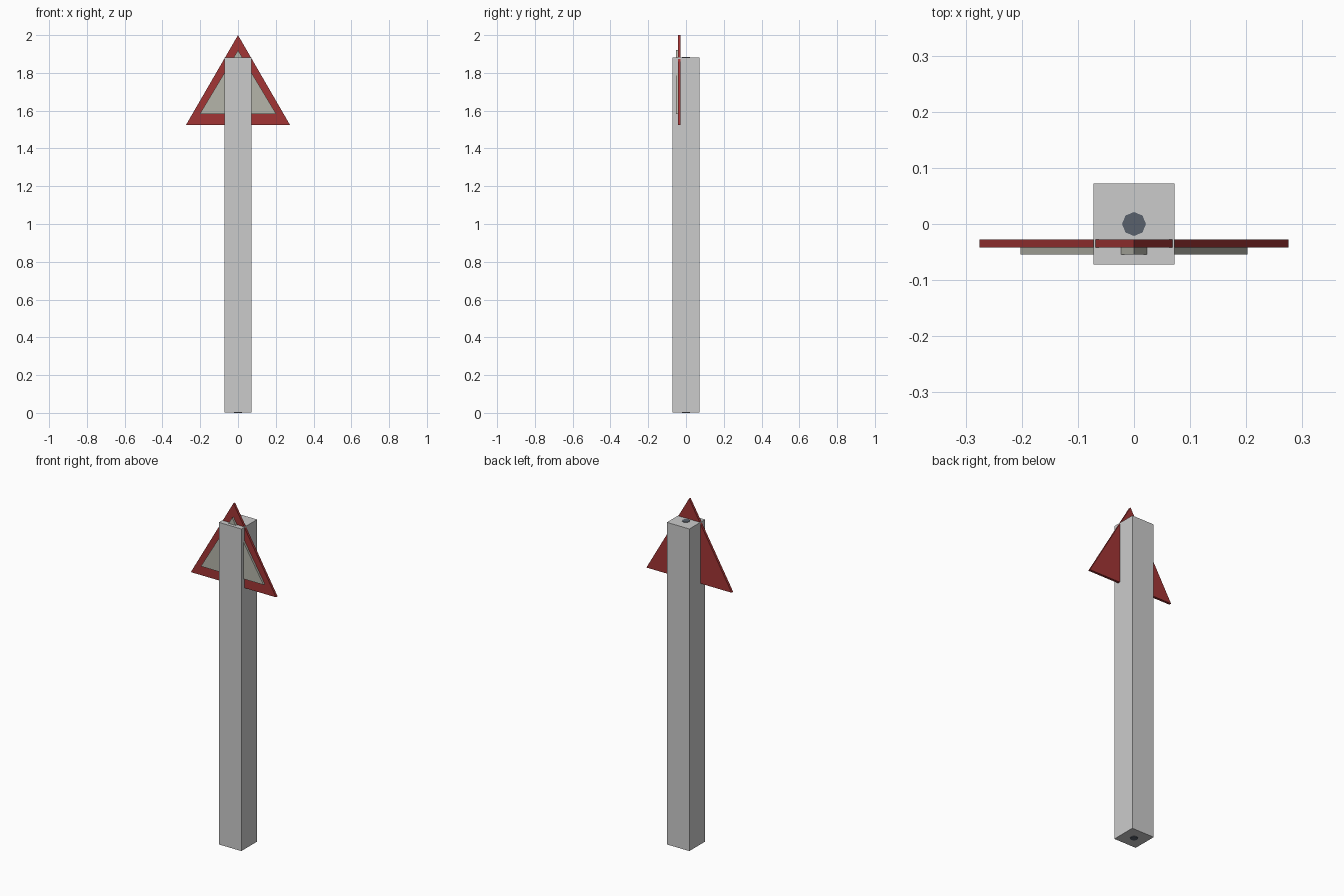
import bpy, bmesh, math

if "Cube" in bpy.data.objects:
    bpy.data.objects.remove(bpy.data.objects["Cube"])


def material(name, rgb):
    m = bpy.data.materials.new(name)
    m.diffuse_color = (*rgb, 1)
    m.use_nodes = True
    m.node_tree.nodes["Principled BSDF"].inputs["Base Color"].default_value = m.diffuse_color
    return m


def prism(name, profile, offset, axis, mat=None):
    """Extrude a closed profile (list of 3D points) along an axis vector."""
    bm = bmesh.new()
    face = bm.faces.new([bm.verts.new([p[i] + offset[i] for i in range(3)]) for p in profile])
    ext = bmesh.ops.extrude_face_region(bm, geom=[face], use_keep_orig=True)
    verts = [v for v in ext["geom"] if isinstance(v, bmesh.types.BMVert)]
    bmesh.ops.translate(bm, verts=verts, vec=axis)
    bmesh.ops.recalc_face_normals(bm, faces=bm.faces)
    mesh = bpy.data.meshes.new(name)
    bm.to_mesh(mesh)
    bm.free()
    obj = bpy.data.objects.new(name, mesh)
    bpy.context.collection.objects.link(obj)
    if mat:
        mesh.materials.append(mat)
    return obj


def triangle(half, bottom, top):
    return [(-half, 0, bottom), (half, 0, bottom), (0, 0, top)]


red = material("sign_red", (0.36, 0.035, 0.035))
cream = material("panel_cream", (0.46, 0.46, 0.40))
dark = material("pole_dark", (0.10, 0.12, 0.15))

# Square post
w = 0.0725
prism("post", [(-w, -w, 0), (w, -w, 0), (w, w, 0), (-w, w, 0)], (0, 0, 0.003), (0, 0, 1.878))

# Slim eight-sided pole running through the post, seen at both ends
ring = [(0.0214 * math.cos(i * math.pi / 4), 0.0214 * math.sin(i * math.pi / 4), 0) for i in range(8)]
prism("inner_pole", ring, (0, 0, 0), (0, 0, 1.883), dark)

# Triangular warning board with a raised panel on its front
prism("sign_board", triangle(0.275, 1.525, 2.0), (0, -0.028, 0), (0, -0.014, 0), red)
prism("sign_panel", triangle(0.202, 1.583, 1.92), (0, -0.041, 0), (0, -0.013, 0), cream)
